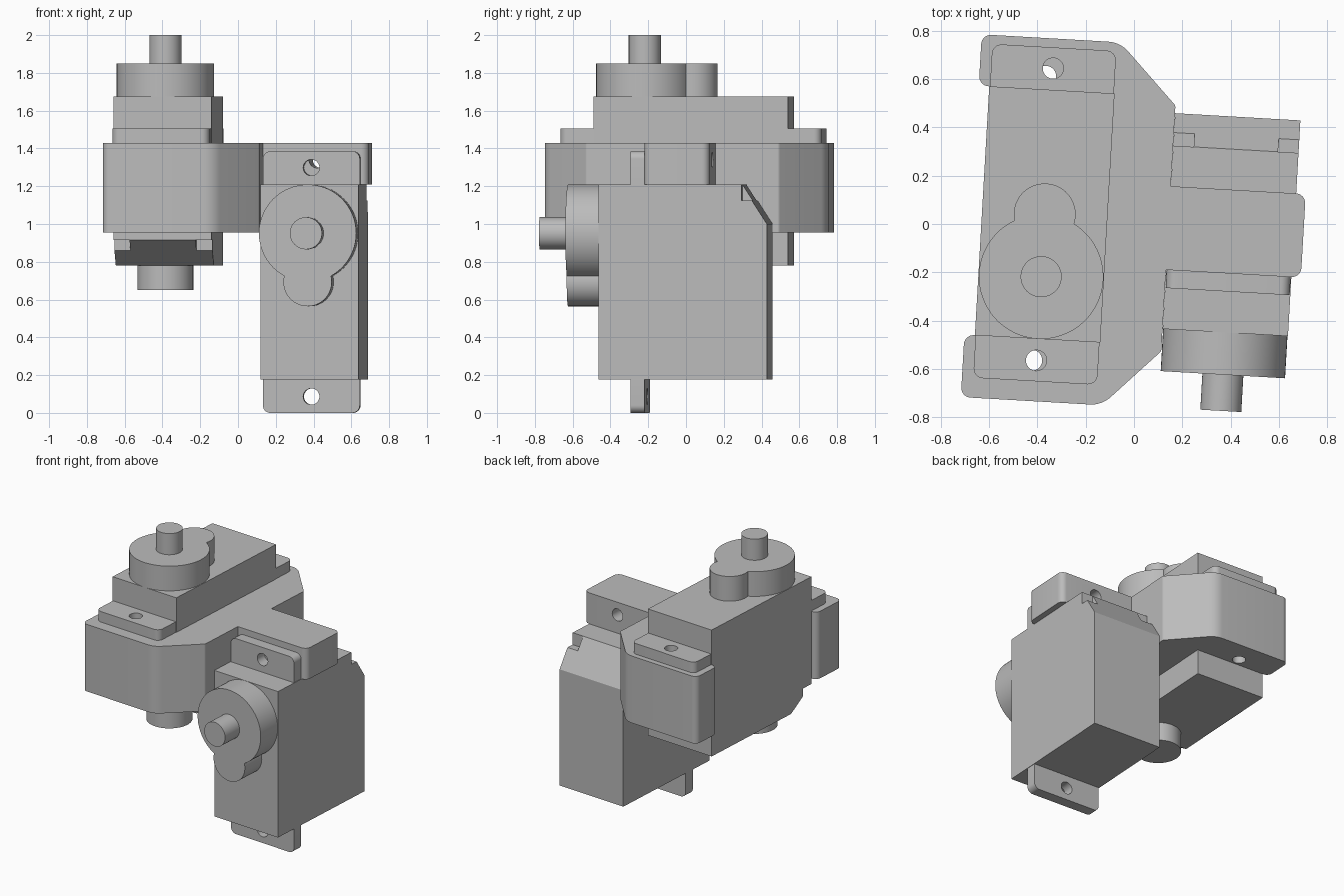
import bpy, bmesh, math
from mathutils import Matrix, Vector

cube = bpy.data.objects.get("Cube")
if cube:
    bpy.data.objects.remove(cube, do_unlink=True)

grey = bpy.data.materials.new("plain_grey")
grey.use_nodes = True
COLOUR = (0.5, 0.5, 0.5, 1)
grey.diffuse_color = COLOUR
grey.node_tree.nodes["Principled BSDF"].inputs["Base Color"].default_value = COLOUR

TURN = Matrix.Rotation(math.radians(-3.3), 4, 'Z')   # whole assembly is slightly turned
# Extrusion along X of a profile drawn in the YZ plane
SIDEWAYS = Matrix(((0, 0, 1, 0), (1, 0, 0, 0), (0, 1, 0, 0), (0, 0, 0, 1)))
FORWARD = Matrix.Rotation(math.radians(90), 4, 'X')


def rounded(points, steps=8):
    """Outline from (x, y, corner radius) points."""
    out = []
    for i, (x, y, r) in enumerate(points):
        p = Vector((x, y))
        if r == 0:
            out.append(p)
            continue
        a = (Vector(points[i - 1][:2]) - p).normalized()
        b = (Vector(points[(i + 1) % len(points)][:2]) - p).normalized()
        half = a.angle(b) / 2
        centre = p + (a + b).normalized() * (r / math.sin(half))
        start = p + a * (r / math.tan(half)) - centre
        end = p + b * (r / math.tan(half)) - centre
        sweep = start.angle_signed(end)
        for k in range(steps + 1):
            out.append(centre + Matrix.Rotation(-sweep * k / steps, 2) @ start)
    return out


def prism(name, outline, z0, z1, matrix):
    bm = bmesh.new()
    face = bm.faces.new([bm.verts.new((p[0], p[1], z0)) for p in outline])
    top = bmesh.ops.extrude_face_region(bm, geom=[face])
    bmesh.ops.translate(bm, vec=(0, 0, z1 - z0),
                        verts=[v for v in top["geom"] if isinstance(v, bmesh.types.BMVert)])
    bmesh.ops.recalc_face_normals(bm, faces=bm.faces)
    mesh = bpy.data.meshes.new(name)
    bm.to_mesh(mesh)
    bm.free()
    mesh.materials.append(grey)
    obj = bpy.data.objects.new(name, mesh)
    bpy.context.collection.objects.link(obj)
    obj.matrix_world = TURN @ matrix
    return obj


def disc(name, x, y, r, z0, z1, matrix, sides=64):
    ring = [(x + r * math.cos(math.tau * i / sides), y + r * math.sin(math.tau * i / sides))
            for i in range(sides)]
    return prism(name, ring, z0, z1, matrix)


def box(name, x0, x1, y0, y1, z0, z1, matrix, r=0):
    return prism(name, rounded([(x0, y0, r), (x1, y0, r), (x1, y1, r), (x0, y1, r)]), z0, z1, matrix)


def combine(obj, others, operation):
    bpy.context.view_layer.update()
    bpy.context.view_layer.objects.active = obj
    for other in others:
        mod = obj.modifiers.new("cut", 'BOOLEAN')
        mod.operation, mod.object, mod.solver = operation, other, 'EXACT'
        bpy.ops.object.modifier_apply(modifier=mod.name)
        bpy.data.objects.remove(other, do_unlink=True)


HALF_W, HALF_L, DEPTH = 0.26, 0.5165, 0.895
HOLE_Y, HOLE_R, AXIS_Y = 0.606, 0.043, -0.2585


def motor(side, m):
    # Case with a sloped lower edge at the output end, notched at both corners
    slope_z, slope_y = -DEPTH + 0.135, -HALF_L + 0.21
    profile = [(-HALF_L, 0), (HALF_L, 0), (HALF_L, -DEPTH), (slope_y, -DEPTH), (-HALF_L, slope_z)]
    case = prism(side + "_motor_case", profile, -HALF_W, HALF_W, m @ SIDEWAYS)
    notches = [box("notch", s * 0.265 - 0.09, s * 0.265 + 0.09, -HALF_L - 0.1, -HALF_L + 0.085,
                   -DEPTH - 0.1, slope_z, m) for s in (-1, 1)]
    combine(case, notches, 'DIFFERENCE')
    # Mounting ears
    for s, label in ((-1, "_front_ear"), (1, "_rear_ear")):
        ear = box(side + label, -0.257, 0.257, -0.6925, 0.6925, -0.245, -0.17, m, 0.04)
        trim = box("trim", -1, 1, min(-s, s * 0.5), max(-s, s * 0.5), -1, 1, m)
        hole = disc("hole", 0, s * HOLE_Y, HOLE_R, -1, 1, m, 32)
        combine(ear, [trim, hole], 'DIFFERENCE')
    # Gear housing and output shaft
    housing = disc(side + "_gear_housing", 0, AXIS_Y, 0.258, 0, 0.175, m)
    combine(housing, [disc("lobe", 0, 0, 0.128, 0, 0.175, m)], 'UNION')
    disc(side + "_output_shaft", 0, AXIS_Y, 0.085, 0.175, 0.325, m)


upright = Matrix.Translation((-0.3715, 0.0185, 1.675))
facing_front = Matrix.Translation((0.4035, -0.427, 0.6925)) @ Matrix(
    ((-1, 0, 0, 0), (0, 0, -1, 0), (0, -1, 0, 0), (0, 0, 0, 1)))
motor("upright", upright)
motor("forward", facing_front)

# Pivot boss below the upright motor
disc("pivot_boss", 0, AXIS_Y, 0.148, -1.025, -DEPTH, upright)

# Bracket clasping the upright motor, open on one side
I = Matrix.Identity(4)
bracket = prism("bracket_body", rounded([
    (-0.675, -0.757, 0.04), (-0.09, -0.757, 0.12), (0.143, -0.52, 0.02), (0.143, 0.5, 0.02),
    (-0.1, 0.748, 0.12), (-0.675, 0.748, 0.04), (-0.675, 0.535, 0.04), (-0.63, 0.535, 0),
    (-0.112, 0.535, 0), (-0.112, -0.498, 0), (-0.63, -0.498, 0), (-0.675, -0.498, 0.04)]),
    0.955, 1.43, I)
combine(bracket, [disc("hole", x, y, HOLE_R, 0.5, 1.8, I, 32)
                  for x, y in ((-0.40, 0.59), (-0.39, -0.588))], 'DIFFERENCE')

# Arm carrying the forward motor
arm = prism("bracket_arm", rounded([(0.1, -0.182, 0), (0.703, -0.182, 0.04),
                                    (0.703, 0.165, 0.04), (0.1, 0.165, 0)]), 1.21, 1.43, I)
combine(arm, [disc("hole", 0.43, 1.34, HOLE_R, -0.5, 0.5, FORWARD, 32)], 'DIFFERENCE')

# Smooth the curved sides, keep the edges crisp
for obj in bpy.context.scene.objects:
    obj.select_set(obj.type == 'MESH')
bpy.context.view_layer.objects.active = arm
bpy.ops.object.shade_smooth_by_angle(angle=math.radians(30))
